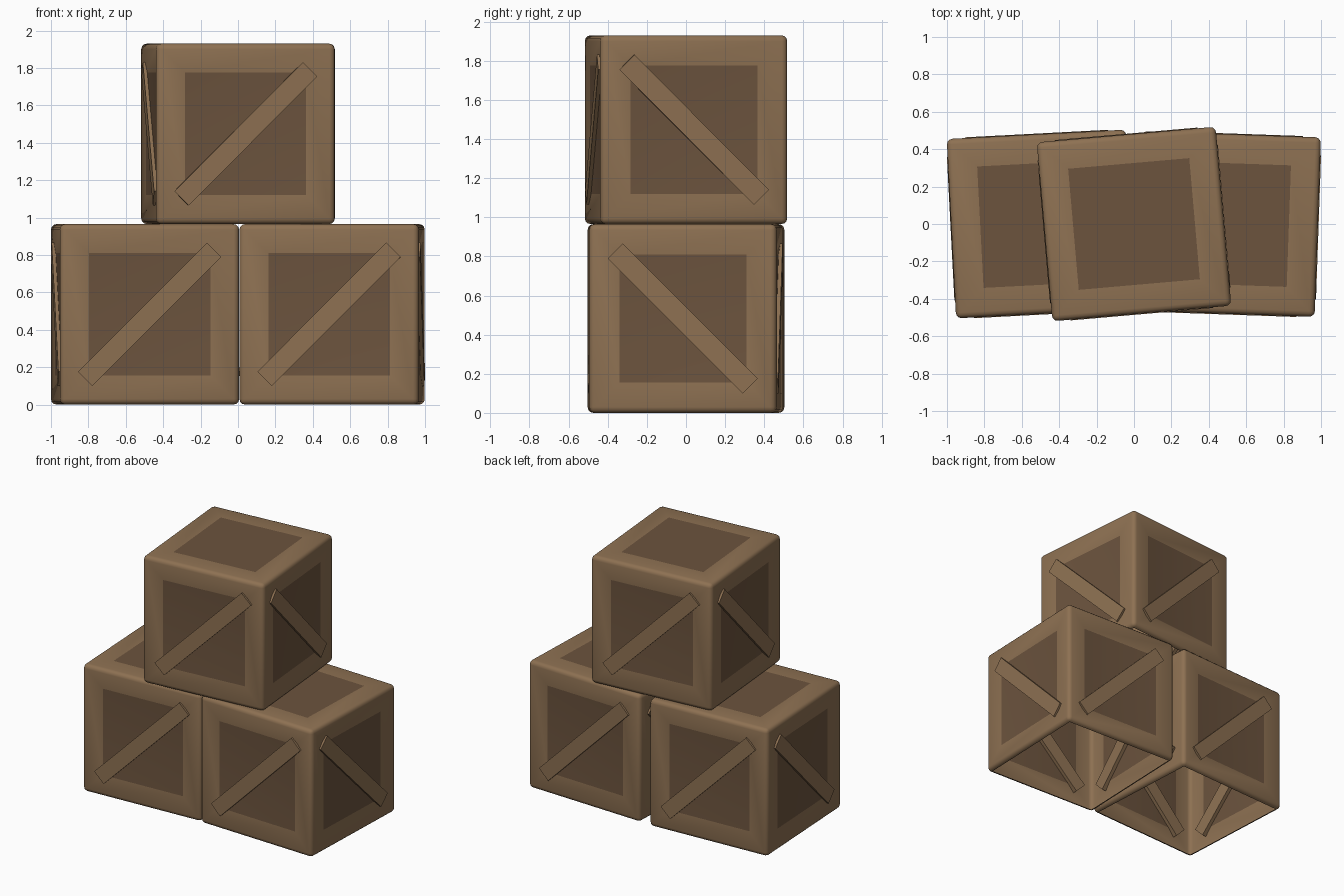
import bpy, bmesh
from math import radians, pi, sqrt
from mathutils import Matrix

if "Cube" in bpy.data.objects:
    bpy.data.objects.remove(bpy.data.objects["Cube"])

SIZE, HEIGHT, ROUND, BORDER = 0.96, 0.965, 0.03, 0.155


def material(name, rgb):
    m = bpy.data.materials.new(name)
    m.diffuse_color = (*rgb, 1)
    m.use_nodes = True
    m.node_tree.nodes["Principled BSDF"].inputs["Base Color"].default_value = m.diffuse_color
    return m


frame_mat = material("frame_wood", (0.27, 0.165, 0.085))
panel_mat = material("panel_wood", (0.15, 0.088, 0.048))


def finish(bm, name, mats, matrix):
    mesh = bpy.data.meshes.new(name)
    bm.to_mesh(mesh)
    bm.free()
    for m in mats:
        mesh.materials.append(m)
    ob = bpy.data.objects.new(name, mesh)
    bpy.context.collection.objects.link(ob)
    ob.matrix_world = matrix
    bpy.ops.object.select_all(action='DESELECT')
    ob.select_set(True)
    bpy.context.view_layer.objects.active = ob
    bpy.ops.object.shade_smooth_by_angle(angle=radians(40))
    return ob


def crate_body(name, matrix):
    # rounded box, open underneath, with an inset panel on each face
    bm = bmesh.new()
    bmesh.ops.create_cube(bm, size=1, matrix=Matrix.Diagonal((SIZE, SIZE, HEIGHT, 1)))
    bmesh.ops.bevel(bm, geom=bm.edges[:], offset=ROUND, segments=3,
                    profile=0.5, affect='EDGES')
    big = [f for f in bm.faces if f.calc_area() > 0.5]
    bottom = [f for f in big if f.normal.z < -0.5]
    top = [f for f in big if f.normal.z > 0.5]
    sides = [f for f in big if abs(f.normal.z) < 0.5]
    for group, depth in ((sides, -0.015), (top, 0)):
        bmesh.ops.inset_individual(bm, faces=group, thickness=BORDER - ROUND,
                                   depth=depth, use_even_offset=True)
        for f in group:
            f.material_index = 1
    bmesh.ops.delete(bm, geom=bottom, context='FACES')
    finish(bm, name, (frame_mat, panel_mat), matrix)


def brace(name, matrix):
    # diagonal board sunk into the front face, rising to the right
    bm = bmesh.new()
    board = (Matrix.Translation((0, -SIZE / 2 + 0.019, 0))
             @ Matrix.Rotation(-pi / 4, 4, 'Y')
             @ Matrix.Diagonal((0.69 * sqrt(2), 0.046, 0.108, 1)))
    bmesh.ops.create_cube(bm, size=1, matrix=board)
    finish(bm, name, (frame_mat,), matrix)


# crates: name, x, z of centre, turn in degrees
crates = [("left_crate", -0.497, HEIGHT / 2, 3),
          ("right_crate", 0.503, HEIGHT / 2, -2),
          ("top_crate", 0, HEIGHT * 1.5, 5)]

for name, x, z, turn in crates:
    place = Matrix.Translation((x, 0, z)) @ Matrix.Rotation(radians(turn), 4, 'Z')
    crate_body(name + "_body", place)
    # front and back boards rise to the right, the two side boards fall
    for i, side in enumerate(("front", "right", "back", "left")):
        flip = Matrix.Rotation(pi / 2, 4, 'Y') if i % 2 else Matrix.Identity(4)
        brace(f"{name}_{side}_brace",
              place @ Matrix.Rotation(i * pi / 2, 4, 'Z') @ flip)
